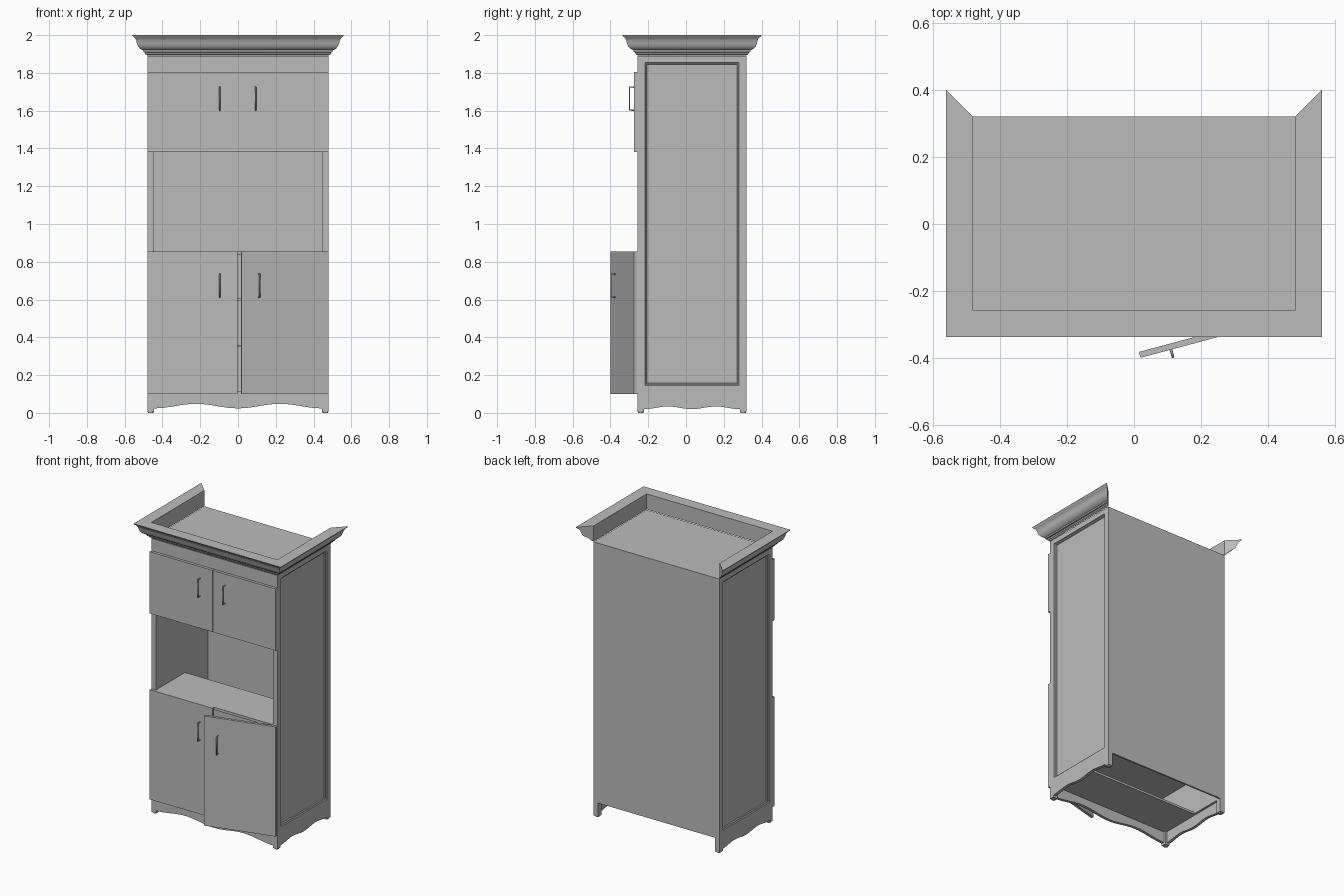
import bpy, bmesh, math
from mathutils import Vector

cube = bpy.data.objects.get("Cube")
if cube:
    bpy.data.objects.remove(cube, do_unlink=True)

grey = bpy.data.materials.new("plain_grey")
grey.use_nodes = True
COLOUR = (0.5, 0.5, 0.5, 1)
grey.diffuse_color = COLOUR
grey.node_tree.nodes["Principled BSDF"].inputs["Base Color"].default_value = COLOUR

W, FRONT, BACK = 0.48, -0.257, 0.32     # half width, front and back of the case
WALL, BASE, TOP = 0.035, 0.10, 1.89     # side thickness, floor and deck heights
BOARD = 0.018


def finish(name, bm, smooth=False, loc=(0, 0, 0)):
    bmesh.ops.recalc_face_normals(bm, faces=bm.faces[:])
    mesh = bpy.data.meshes.new(name)
    bm.to_mesh(mesh)
    bm.free()
    mesh.materials.append(grey)
    ob = bpy.data.objects.new(name, mesh)
    ob.location = loc
    bpy.context.collection.objects.link(ob)
    if smooth:
        bpy.ops.object.select_all(action='DESELECT')
        ob.select_set(True)
        bpy.context.view_layer.objects.active = ob
        bpy.ops.object.shade_smooth_by_angle(angle=math.radians(35))
    return ob


def loft(name, loops, smooth=False):
    """Skin closed loops of equal length and cap both ends."""
    bm = bmesh.new()
    rows = [[bm.verts.new(p) for p in loop] for loop in loops]
    n = len(rows[0])
    for a, b in zip(rows, rows[1:]):
        for i in range(n):
            j = (i + 1) % n
            bm.faces.new((a[i], a[j], b[j], b[i]))
    bm.faces.new(rows[0])
    bm.faces.new(rows[-1])
    return finish(name, bm, smooth)


def box(name, x, y, z, loc=(0, 0, 0)):
    bm = bmesh.new()
    bmesh.ops.create_cube(bm, size=1)
    for v in bm.verts:
        v.co = Vector([(r[0] + r[1]) / 2 + c * (r[1] - r[0])
                       for c, r in zip(v.co, (x, y, z))])
    return finish(name, bm, loc=loc)


def handle(name, x, z0, z1, y, loc=(0, 0, 0)):
    """Slim bow pull standing off a door face."""
    curve = bpy.data.curves.new(name, 'CURVE')
    curve.dimensions = '3D'
    curve.bevel_depth = 0.004
    curve.bevel_resolution = 2
    curve.use_fill_caps = True
    out = y - 0.023
    path = [(x, y, z0), (x, out, z0), (x, out, z1), (x, y, z1)]
    line = curve.splines.new('POLY')
    line.points.add(len(path) - 1)
    for p, co in zip(line.points, path):
        p.co = (*co, 1)
    curve.materials.append(grey)
    ob = bpy.data.objects.new(name, curve)
    ob.location = loc
    bpy.context.collection.objects.link(ob)
    return ob


def apron(name, u0, u1, low, rise, place, depth):
    """Wavy skirt board; place maps (along, depth, height) to a point."""
    steps = 32
    pts = [(u0, BASE), (u1, BASE)]
    for i in range(steps + 1):
        t = 1 - i / steps
        pts.append((u0 + (u1 - u0) * t, low + rise * math.sin(2 * math.pi * t) ** 2))
    loft(name, [[place(u, d, z) for u, z in pts] for d in (0, depth)], True)


# Side walls with a stepped, recessed panel
def ring(x, m):
    y0, y1, z0, z1 = FRONT + m[0], BACK - m[0], BASE + m[1], TOP - m[2]
    return [(x, y0, z0), (x, y1, z0), (x, y1, z1), (x, y0, z1)]


for side, s in (("left", 1), ("right", -1)):
    loft(side + "_side", [
        ring(s * (W - WALL), (0, 0, 0)), ring(s * W, (0, 0, 0)),
        ring(s * W, (0.039, 0.045, 0.034)), ring(s * 0.474, (0.042, 0.048, 0.037)),
        ring(s * 0.472, (0.048, 0.054, 0.043)), ring(s * 0.466, (0.051, 0.057, 0.046))])
    # Side skirt, legs and foot glides
    apron(side + "_skirt", FRONT + WALL, BACK - WALL, 0.02, 0.014,
          lambda u, d, z, s=s: (s * (W - d), u, z), 0.02)
    legs = (("front", FRONT, FRONT + WALL), ("back", BACK - WALL, BACK))
    for end, y0, y1 in legs:
        xs = sorted((s * W, s * (W - WALL)))
        box(f"{side}_{end}_leg", xs, (y0, y1), (0.006, BASE))
        bm = bmesh.new()
        bmesh.ops.create_cone(bm, cap_ends=True, segments=16, radius1=0.014,
                              radius2=0.014, depth=0.006)
        finish(f"{side}_{end}_glide", bm, True,
               (sum(xs) / 2, (y0 + y1) / 2, 0.003))

apron("front_skirt", -W + WALL, W - WALL, 0.024, 0.024,
      lambda u, d, z: (u, FRONT + d, z), 0.02)

# Case boards: shelves stop short of the back panel
inner = (-W + WALL, W - WALL)
box("back_panel", inner, (BACK - 0.012, BACK), (BASE, TOP))
box("top_deck", inner, (FRONT, BACK - 0.012), (TOP - BOARD, TOP))
box("frieze", inner, (FRONT, FRONT + BOARD), (1.80, TOP - BOARD))
box("upper_floor", inner, (FRONT, BACK - 0.012), (1.38, 1.38 + BOARD))
for name, z, t in (("niche_floor", 0.855, BOARD), ("upper_shelf", 0.605, 0.012),
                   ("lower_shelf", 0.36, 0.012), ("bottom_board", 0.115, 0.015)):
    box(name, inner, (FRONT, 0.06), (z - t, z))

# Doors and pulls
FACE = FRONT - BOARD
low, high = (BASE, 0.855), (1.38, 1.805)
box("upper_right_door", (-W, -0.001), (FACE, FRONT), high)
box("upper_left_door", (0.001, W), (FACE, FRONT), high)
box("lower_right_door", (-W, -0.003), (FACE, FRONT), low)
for side, x in (("right", -0.097), ("left", 0.093)):
    handle(f"upper_{side}_handle", x, 1.603, 1.725, FACE)
handle("lower_right_handle", -0.097, 0.613, 0.735, FACE)

# The lower left door stands ajar on its hinge
hinge = (W, FACE, 0)
ajar = [box("lower_left_door", (-0.477, 0), (0, BOARD), low, hinge),
        handle("lower_left_handle", -0.383, 0.613, 0.735, 0, hinge)]
for ob in ajar:
    ob.rotation_euler.z = math.radians(15)

# Crown moulding: an S-profile swept round three sides with mitred ends
profile = [(0, 2.0), (0.08, 2.0), (0.077, 1.994), (0.066, 1.985), (0.059, 1.972),
           (0.055, 1.955), (0.049, 1.94), (0.038, 1.928), (0.026, 1.922),
           (0.022, 1.92), (0.021, 1.911), (0.013, 1.908), (0.011, 1.9),
           (0, 1.893)]
corners = ((-1, BACK, 1), (-1, FRONT, -1), (1, FRONT, -1), (1, BACK, 1))
loft("crown_moulding",
     [[(sx * (W + d), y + sy * d, z) for d, z in profile] for sx, y, sy in corners], True)
